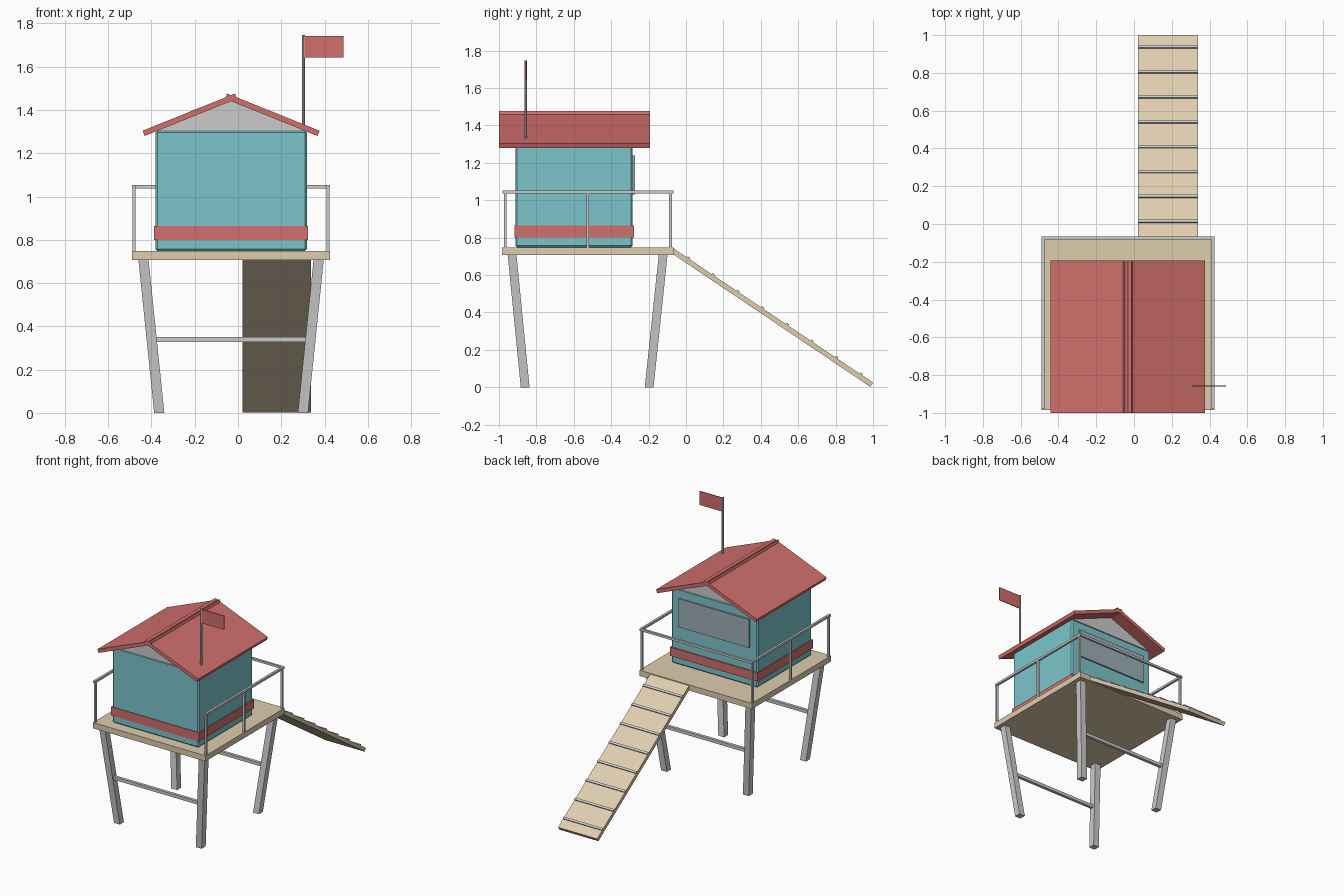
import bpy, bmesh, math
from mathutils import Vector, Matrix

if "Cube" in bpy.data.objects:
    bpy.data.objects.remove(bpy.data.objects["Cube"])

CX = -0.032  # centre line of the hut


def material(name, rgb):
    m = bpy.data.materials.new(name)
    m.diffuse_color = (*rgb, 1)
    m.use_nodes = True
    m.node_tree.nodes["Principled BSDF"].inputs["Base Color"].default_value = m.diffuse_color
    return m


TEAL = material("teal", (0.20, 0.56, 0.60))
RED = material("red", (0.64, 0.16, 0.15))
WOOD = material("wood", (0.73, 0.61, 0.43))
GLASS = material("glass", (0.33, 0.43, 0.48))


def finish(bm, name, mat):
    bmesh.ops.recalc_face_normals(bm, faces=bm.faces)
    me = bpy.data.meshes.new(name)
    bm.to_mesh(me)
    bm.free()
    ob = bpy.data.objects.new(name, me)
    bpy.context.collection.objects.link(ob)
    if mat:
        me.materials.append(mat)
    return ob


def box(name, x, y, z, mat=None):
    """Box from (min, max) ranges."""
    bm = bmesh.new()
    bmesh.ops.create_cube(bm, size=1)
    for v in bm.verts:
        v.co = [(r[0] + r[1]) / 2 + c * (r[1] - r[0]) for r, c in zip((x, y, z), v.co)]
    return finish(bm, name, mat)


def prism(name, profile, a, b, axis, mat=None):
    """Extrude a closed 2D profile along x (profile y,z) or y (profile x,z)."""
    bm = bmesh.new()
    put = (lambda p, t: (t, p[0], p[1])) if axis == "x" else (lambda p, t: (p[0], t, p[1]))
    face = bm.faces.new([bm.verts.new(put(p, a)) for p in profile])
    ext = bmesh.ops.extrude_face_region(bm, geom=[face])
    d = Vector(put((0, 0), b - a))
    bmesh.ops.translate(bm, vec=d, verts=[g for g in ext["geom"] if isinstance(g, bmesh.types.BMVert)])
    return finish(bm, name, mat)


def slab(p, q, t):
    """2D strip whose top edge runs p to q, with thickness t below it."""
    p, q = Vector(p), Vector(q)
    d = (q - p).normalized()
    n = Vector((-d.y, d.x))
    if n.y > 0:
        n = -n
    return [p, q, q + n * t, p + n * t]


# Platform
box("platform", (-0.489, 0.425), (-0.984, -0.066), (0.706, 0.748), WOOD)

# Splayed legs
for sx, side in ((-1, "left"), (1, "right")):
    for yt, yb, end in ((-0.93, -0.86, "front"), (-0.122, -0.197, "back")):
        leg = box(f"{end}_{side}_leg", (-0.0235, 0.0235), (-0.0235, 0.0235), (0, 0.71))
        for v in leg.data.vertices:
            top = v.co.z > 0.3
            v.co.x += CX + sx * (0.405 if top else 0.332)
            v.co.y += yt if top else yb

# Cross braces
for y, end in ((-0.894, "front"), (-0.161, "back")):
    box(f"{end}_brace", (CX - 0.36, CX + 0.36), (y - 0.011, y + 0.011), (0.328, 0.351))

# Cabin walls with small chamfer, and painted band
cabin = box("cabin", (-0.381, 0.318), (-0.912, -0.285), (0.748, 1.305), TEAL)
bev = cabin.modifiers.new("chamfer", "BEVEL")
bev.width = 0.009
bev.segments = 1
box("band", (-0.388, 0.324), (-0.917, -0.277), (0.80, 0.864), RED)

# Window in the back wall
box("window", (CX - 0.287, CX + 0.287), (-0.29, -0.274), (1.03, 1.238), GLASS)

# Gable infill
prism("gable", [(-0.381, 1.303), (0.318, 1.303), (CX, 1.446)], -0.912, -0.285, "y")

# Roof slabs crossing at the ridge
for s, side in ((-1, "left"), (1, "right")):
    prism(f"{side}_roof", slab((CX + s * 0.409, 1.304), (CX - s * 0.018, 1.476), 0.026),
          -1.0, -0.192, "y", RED)

# Railings: posts, side rails and back rail
for s, side in ((-1, "left"), (1, "right")):
    x = CX + s * 0.449
    for i, y in enumerate((-0.967, -0.526, -0.083)):
        box(f"{side}_rail_post_{i + 1}", (x - 0.007, x + 0.007), (y - 0.007, y + 0.007), (0.725, 1.045))
    box(f"{side}_rail", (x - 0.008, x + 0.008), (-0.98, -0.066), (1.037, 1.053))
box("back_rail", (CX - 0.457, CX + 0.457), (-0.082, -0.066), (1.037, 1.053))

# Ramp with cleats
A, B = Vector((-0.066, 0.742)), Vector((1.0, 0.025))
prism("ramp", slab(A, B, 0.027), 0.021, 0.338, "x", WOOD)
d = (B - A).normalized()
n = Vector((-d.y, d.x))
for i in range(8):
    c = A + d * ((0.012 + 0.132 * i - A.x) / d.x) + n * 0.008
    prism(f"ramp_cleat_{i + 1}", slab(c - d * 0.008, c + d * 0.008, 0.012), 0.021, 0.338, "x")

# Flag and pole
bm = bmesh.new()
bmesh.ops.create_cone(bm, cap_ends=True, segments=8, radius1=0.007, radius2=0.007, depth=0.447,
                      matrix=Matrix.Translation((0.302, -0.857, 1.5235)))
finish(bm, "flag_pole", None)
box("flag", (0.304, 0.487), (-0.86, -0.854), (1.642, 1.743), RED)
